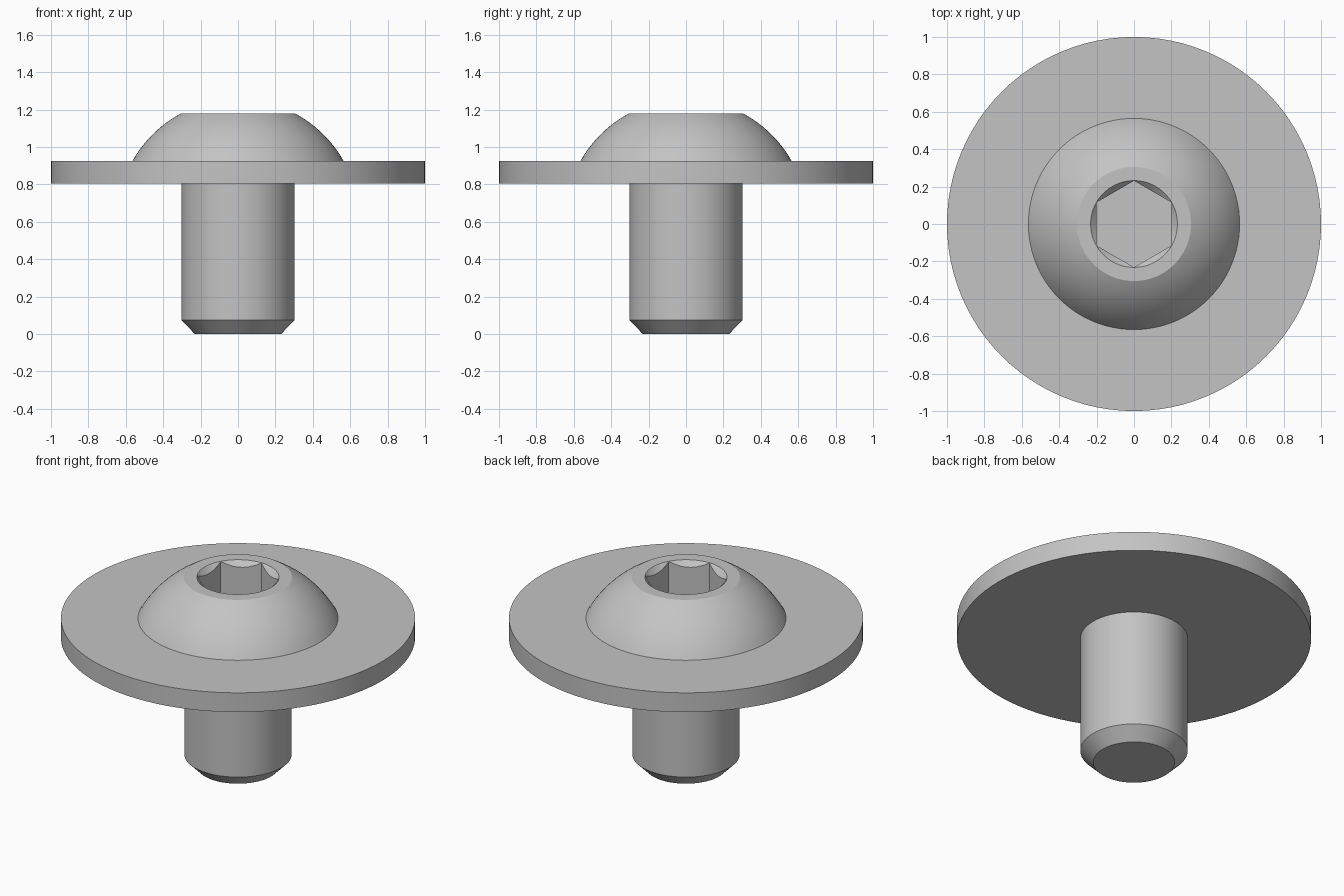
import bpy
import bmesh
import math

default = bpy.data.objects.get("Cube")
if default:
    bpy.data.objects.remove(default, do_unlink=True)

TOP = 1.18
SEGMENTS = 96

steel = bpy.data.materials.new("grey steel")
steel.use_nodes = True
grey = (0.55, 0.55, 0.55, 1)
steel.diffuse_color = grey
steel.node_tree.nodes["Principled BSDF"].inputs["Base Color"].default_value = grey


def add_object(name, bm):
    mesh = bpy.data.meshes.new(name)
    bmesh.ops.recalc_face_normals(bm, faces=bm.faces)
    bm.to_mesh(mesh)
    bm.free()
    mesh.materials.append(steel)
    obj = bpy.data.objects.new(name, mesh)
    bpy.context.collection.objects.link(obj)
    return obj


def lathe(name, profile):
    """Closed solid of revolution; each end of the profile is capped."""
    bm = bmesh.new()
    rings = []
    for r, z in profile:
        angles = [2 * math.pi * i / SEGMENTS for i in range(SEGMENTS)]
        rings.append([bm.verts.new((r * math.cos(a), r * math.sin(a), z)) for a in angles])
    for low, high in zip(rings, rings[1:]):
        for i in range(SEGMENTS):
            j = (i + 1) % SEGMENTS
            bm.faces.new((low[i], low[j], high[j], high[i]))
    bm.faces.new(rings[0])
    bm.faces.new(rings[-1])
    return add_object(name, bm)


def cutter(name, sides, r_low, r_high, z_low, z_high):
    bm = bmesh.new()
    bmesh.ops.create_cone(bm, cap_ends=True, segments=sides, radius1=r_low,
                          radius2=r_high, depth=z_high - z_low)
    bmesh.ops.translate(bm, verts=bm.verts, vec=(0, 0, (z_low + z_high) / 2))
    obj = add_object(name, bm)
    obj.hide_render = True
    return obj


# Chamfered shank, wide flange and domed head as one turned profile
profile = [(0.23, 0), (0.303, 0.075), (0.303, 0.805), (1, 0.805), (1, 0.925)]
centre, radius = 0.609, 0.647
start, end = math.atan2(0.316, 0.565), math.atan2(0.571, 0.305)
for i in range(13):
    a = start + (end - start) * i / 12
    profile.append((radius * math.cos(a), centre + radius * math.sin(a)))
profile[-1] = (0.305, TOP)
bolt = lathe("flanged_bolt", profile)

# Hexagonal drive socket with a conical lead-in
hexagon = cutter("socket_cutter", 6, 0.231, 0.231, TOP - 0.23, TOP + 0.1)
lead_in = cutter("lead_in_cutter", SEGMENTS, 0.082, 0.282, TOP - 0.15, TOP + 0.05)
bpy.context.view_layer.objects.active = bolt
bolt.select_set(True)
for tool in (hexagon, lead_in):
    mod = bolt.modifiers.new(tool.name, "BOOLEAN")
    mod.operation = "DIFFERENCE"
    mod.solver = "EXACT"
    mod.object = tool
    bpy.ops.object.modifier_apply(modifier=mod.name)
    bpy.data.objects.remove(tool, do_unlink=True)

bpy.ops.object.shade_smooth_by_angle(angle=math.radians(25))
